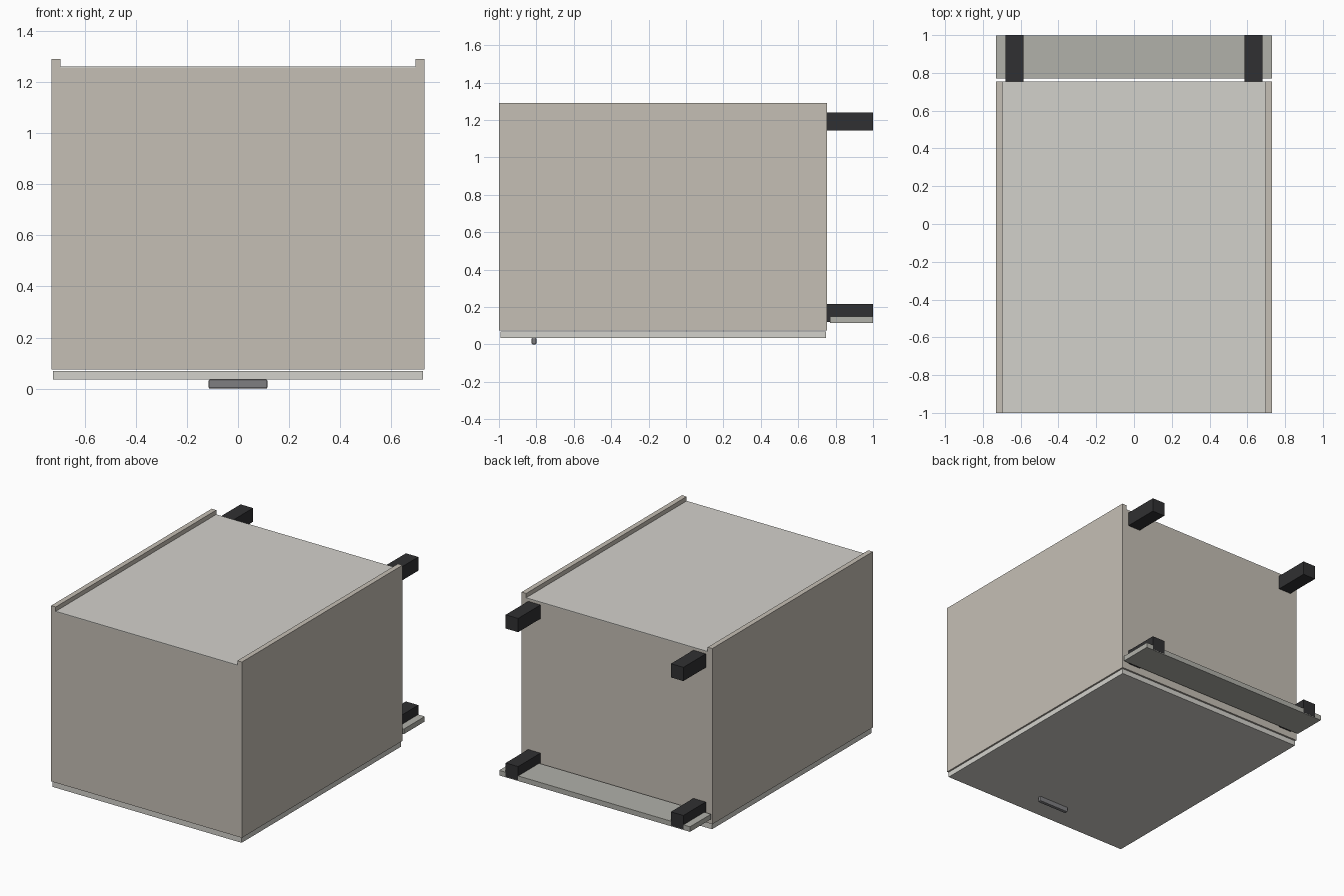
import bpy, bmesh

if "Cube" in bpy.data.objects:
    bpy.data.objects.remove(bpy.data.objects["Cube"])


def material(name, rgb):
    m = bpy.data.materials.new(name)
    m.diffuse_color = (*rgb, 1)
    m.use_nodes = True
    m.node_tree.nodes["Principled BSDF"].inputs["Base Color"].default_value = m.diffuse_color
    return m


BEIGE = material("beige_board", (0.56, 0.52, 0.46))
PALE = material("pale_board", (0.65, 0.64, 0.60))
PLINTH = material("plinth_grey", (0.44, 0.44, 0.40))
BLACK = material("black_plastic", (0.03, 0.03, 0.032))
METAL = material("handle_metal", (0.21, 0.21, 0.22))


def box(name, x, y, z, mat):
    """Box from (min, max) ranges on each axis."""
    bm = bmesh.new()
    bmesh.ops.create_cube(bm, size=1)
    for v in bm.verts:
        v.co = [r[0] if c < 0 else r[1] for c, r in zip(v.co, (x, y, z))]
    me = bpy.data.meshes.new(name)
    bm.to_mesh(me)
    bm.free()
    me.materials.append(mat)
    ob = bpy.data.objects.new(name, me)
    bpy.context.collection.objects.link(ob)
    return ob


# Cabinet lying with its door facing down and its feet towards +y
W, T = 0.73, 0.035
Y0, Y1 = -1.0, 0.755
Z0, Z1, ZB = 0.074, 1.29, 1.26

# Side panels and legs, left and right
for side, s in (("left", -1), ("right", 1)):
    box(f"{side}_side_panel", sorted((s * (W - T), s * W)), (Y0, Y1), (Z0, Z1), BEIGE)
    for row, z in (("front", 0.12), ("rear", 1.145)):
        box(f"{side}_{row}_leg", sorted((s * 0.585, s * 0.68)), (Y1, 1.0), (z, z + 0.095), BLACK)

# End panels between the sides
inner = (-W + T, W - T)
box("top_panel", inner, (Y0, Y0 + T), (Z0, ZB - 0.006), BEIGE)
box("bottom_panel", inner, (Y1 - T, Y1), (Z0, ZB - 0.006), BEIGE)

# Thin recessed back sheet
box("back_panel", inner, (Y0, Y1), (ZB - 0.006, ZB), PALE)

# Door, plinth board
box("door", (-0.723, 0.723), (-0.993, 0.748), (0.035, 0.07), PALE)
box("plinth", (-W, W), (0.77, 0.999), (0.115, 0.15), PLINTH)

# Handle: slim bar with softened edges
handle = box("door_handle", (-0.115, 0.115), (-0.825, -0.8), (0.0, 0.036), METAL)
bev = handle.modifiers.new("soft_edges", 'BEVEL')
bev.width = 0.006
bev.segments = 2
